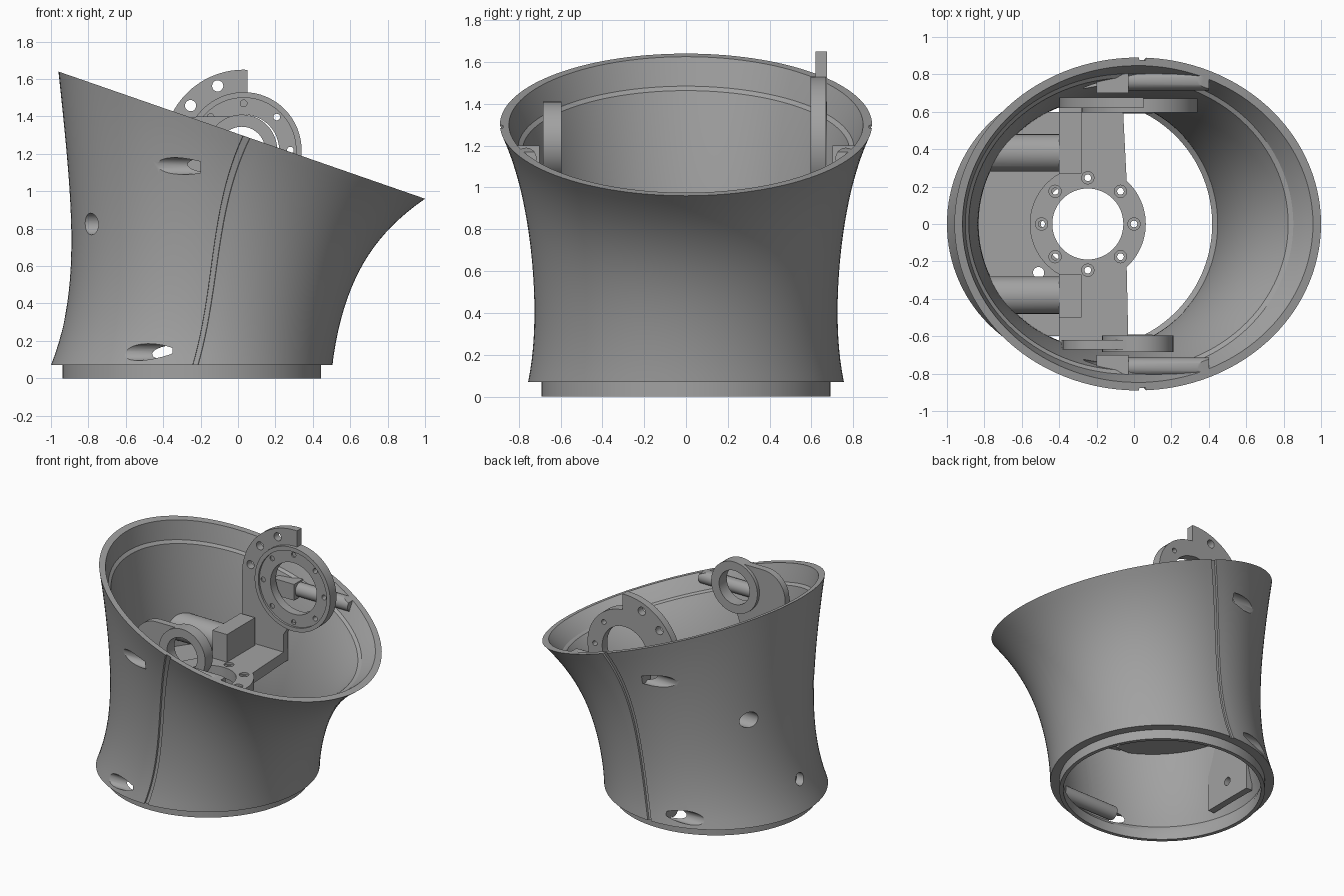
import bpy, bmesh, math
from mathutils import Vector, Matrix

if "Cube" in bpy.data.objects:
    bpy.data.objects.remove(bpy.data.objects["Cube"])

grey = bpy.data.materials.new("mid_grey")
grey.diffuse_color = (0.36, 0.36, 0.36, 1)
grey.use_nodes = True
grey.node_tree.nodes["Principled BSDF"].inputs["Base Color"].default_value = grey.diffuse_color


def finish(bm, name):
    bmesh.ops.recalc_face_normals(bm, faces=bm.faces)
    me = bpy.data.meshes.new(name)
    bm.to_mesh(me)
    bm.free()
    me.materials.append(grey)
    ob = bpy.data.objects.new(name, me)
    bpy.context.collection.objects.link(ob)
    return ob


def prism(name, pts, axis, a, b):
    """Extrude a 2D outline along y (outline in x,z) or z (outline in x,y)."""
    bm = bmesh.new()
    put = (lambda p, d: (p[0], d, p[1])) if axis == 'Y' else (lambda p, d: (p[0], p[1], d))
    face = bm.faces.new([bm.verts.new(put(p, a)) for p in pts])
    ext = bmesh.ops.extrude_face_region(bm, geom=[face])
    move = Vector(put((0, 0), b - a))
    bmesh.ops.translate(bm, verts=[v for v in ext['geom'] if isinstance(v, bmesh.types.BMVert)], vec=move)
    return finish(bm, name)


def cyl(name, axis, c, r, a, b, n=32):
    """Cylinder along an axis from a to b; c holds the two other coordinates."""
    bm = bmesh.new()
    rot = {'X': Matrix.Rotation(math.pi / 2, 4, 'Y'), 'Y': Matrix.Rotation(math.pi / 2, 4, 'X'),
           'Z': Matrix()}[axis]
    m = (a + b) / 2
    pos = {'X': (m, c[0], c[1]), 'Y': (c[0], m, c[1]), 'Z': (c[0], c[1], m)}[axis]
    bmesh.ops.create_cone(bm, cap_ends=True, segments=n, radius1=r, radius2=r, depth=abs(b - a),
                          matrix=Matrix.Translation(pos) @ rot)
    return finish(bm, name)


def box(name, x0, x1, y0, y1, z0, z1):
    return prism(name, [(x0, y0), (x1, y0), (x1, y1), (x0, y1)], 'Z', z0, z1)


def arc(cx, cz, r, d0, d1, n=24):
    return [(cx + r * math.cos(math.radians(d0 + (d1 - d0) * i / n)),
             cz + r * math.sin(math.radians(d0 + (d1 - d0) * i / n))) for i in range(n + 1)]


def combine(ob, tools, op='DIFFERENCE', keep=False):
    for t in tools:
        mod = ob.modifiers.new("cut", 'BOOLEAN')
        mod.operation, mod.object, mod.solver = op, t, 'EXACT'
    dg = bpy.context.evaluated_depsgraph_get()
    me = bpy.data.meshes.new_from_object(ob.evaluated_get(dg))
    ob.modifiers.clear()
    ob.data = me
    if not keep:
        for t in tools:
            bpy.data.objects.remove(t)
    return ob


# ---- flared shell: lofted rings that tilt from flat base to sloped rim ----
LEFT = (-1.0, -0.905, -0.893, -0.92, -0.96)
RIGHT = (0.505, 0.545, 0.62, 0.755, 1.0)
WIDE = (0.755, 0.725, 0.74, 0.79, 0.89)


def smooth(vals, t):
    out = 0
    for i, v in enumerate(vals):
        for j in range(5):
            if j != i:
                v *= (t * 4 - j) / (i - j)
        out += v
    return out


SEAM = 88.5
ANG = sorted([i * 3.0 for i in range(120) if i not in (29, 30, 90, 91)] +
             [s for d in (-1.1, -1.0, 1.0, 1.1) for s in (SEAM + d, 360 - SEAM + d)])


def ring(t, inset, groove=False):
    lx, rx, w = smooth(LEFT, t), smooth(RIGHT, t), smooth(WIDE, t)
    lz, rz = 0.07 + 1.57 * t, 0.07 + 0.89 * t
    pts = []
    for a in ANG:
        g = 0.014 if groove and abs(min(a, 360 - a) - SEAM) < 1.05 else 0
        c, s = math.cos(math.radians(a)), math.sin(math.radians(a))
        k = c * (1 - (inset + g) / ((rx - lx) / 2))
        pts.append(((lx + rx) / 2 + k * (rx - lx) / 2, s * (w - inset - g),
                    (lz + rz) / 2 + k * (rz - lz) / 2))
    return pts


def circle_ring(r, z):
    return [(-0.247 + r * math.cos(math.radians(a)), r * math.sin(math.radians(a)), z) for a in ANG]


def loft(name, rings, closed):
    bm = bmesh.new()
    rows = [[bm.verts.new(p) for p in r] for r in rings]
    n = len(ANG)
    for k in range(len(rows) if closed else len(rows) - 1):
        A, B = rows[k], rows[(k + 1) % len(rows)]
        for i in range(n):
            bm.faces.new((A[i], A[(i + 1) % n], B[(i + 1) % n], B[i]))
    if not closed:
        bm.faces.new(rows[0])
        bm.faces.new(rows[-1])
    return finish(bm, name)


N = 24
rings = [ring(i / N, 0, True) for i in range(N + 1)]
rings += [ring(t, 0.043) for t in (1, 0.97, 0.94, 0.91)]           # thin rim
rings += [ring(0.9 - 0.875 * i / N, 0.06) for i in range(N + 1)]   # ledge and inner wall
rings += [circle_ring(0.665, 0.07), circle_ring(0.665, 0), circle_ring(0.692, 0), circle_ring(0.692, 0.07)]
shell = loft("shell", rings, True)
core = loft("core_helper", [ring(i / N, 0.025) for i in range(N + 1)], False)

# screw holes running along x
drills = [cyl("drill", 'X', (0, 0.28), 0.045, -1.2, -0.7)]
for s in (-1, 1):
    drills += [cyl("drill", 'X', (s * 0.77, 1.135), 0.045, -0.7, -0.2),
               cyl("drill", 'X', (s * 0.69, 0.14), 0.045, -0.9, -0.35),
               cyl("drill", 'X', (s * 0.38, 0.825), 0.058, -1.2, -0.7)]
combine(shell, drills)

# ---- inner screw posts, trimmed to the shell ----
inner = []
for s, side in ((-1, "front"), (1, "back")):
    inner += [cyl(side + "_upper_post", 'X', (s * 0.765, 1.14), 0.05, -0.04, 0.4),
              box(side + "_upper_block", -0.2, -0.03, min(s * 0.7, s * 0.82), max(s * 0.7, s * 0.82), 1.08, 1.2),
              cyl(side + "_lower_post", 'X', (s * 0.64, 0.14), 0.05, -0.35, 0.1)]
    tube = cyl(side + "_tube", 'X', (s * 0.38, 0.825), 0.1, -0.95, -0.28)
    inner.append(combine(tube, [cyl("drill", 'X', (s * 0.38, 0.825), 0.058, -1.2, -0.5)]))
    y0, y1 = sorted((s * 0.27, s * (0.5 if s < 0 else 0.6)))
    inner.append(box(side + "_tube_mount", -0.4, -0.28, y0, y1, 0.7, 0.925))

# ---- bracket base plate, with round flange and rear tab ----
rear = box("rear_plate", -0.95, -0.35, -0.6, 0.6, 0.63, 0.69)
rear_tab = box("rear_tab", -0.87, -0.82, -0.2, 0.2, 0.14, 0.65)
inner += [combine(rear, [cyl("drill", 'Z', (-0.247, 0), 0.25, 0.5, 0.9),
                         cyl("drill", 'Z', (-0.51, -0.26), 0.03, 0.5, 0.9)]),
          combine(rear_tab, [cyl("drill", 'X', (0, 0.28), 0.03, -1, -0.7)])]
for ob in inner:
    combine(ob, [core], 'INTERSECT', keep=True)
bpy.data.objects.remove(core)

h = math.degrees(math.asin(0.23 / 0.31))
plate = prism("base_plate", [(-0.4, -0.64), (-0.03, -0.64)] + arc(-0.247, 0, 0.31, -h, h) +
              [(-0.06, 0.64), (-0.4, 0.64), (-0.4, 0.27)] + arc(-0.247, 0, 0.31, 120, 240)[::1] + [(-0.4, -0.27)],
              'Z', 0.64, 0.72)
holes = [cyl("drill", 'Z', (-0.247, 0), 0.19, 0.5, 0.9, 48)]
for i in range(8):
    a = i * math.pi / 4
    x, y = -0.247 + 0.247 * math.cos(a), 0.247 * math.sin(a)
    holes += [cyl("drill", 'Z', (x, y), 0.018, 0.5, 0.9, 16), cyl("drill", 'Z', (x, y), 0.033, 0.705, 0.9, 20)]
combine(plate, holes)

# ---- back arm: shield plate and bearing ring ----
CX, CZ = 0.03, 1.22
shield = prism("back_arm", [(-0.4, 0.64), (-0.06, 0.64), (-0.06, 0.85), (0.0, 0.95), (0.05, 0.97)] +
               arc(CX, CZ, 0.43, 87.3, 180), 'Y', 0.62, 0.675)
holes = [cyl("drill", 'Y', (CX, CZ), 0.19, 0.4, 0.9, 48)]
for d in (112, 140, 168):
    holes.append(cyl("drill", 'Y', (CX + 0.37 * math.cos(math.radians(d)), CZ + 0.37 * math.sin(math.radians(d))),
                     0.03, 0.4, 0.9, 20))
combine(shield, holes)
bearing = cyl("back_bearing_ring", 'Y', (CX, CZ), 0.31, 0.595, 0.67, 64)
holes = [cyl("drill", 'Y', (CX, CZ), 0.28, 0.5, 0.61, 64), cyl("drill", 'Y', (CX, CZ), 0.19, 0.4, 0.9, 48)]
for i in range(8):
    a = (i + 0.5) * math.pi / 4 + math.pi / 8
    holes.append(cyl("drill", 'Y', (CX + 0.25 * math.cos(a), CZ + 0.25 * math.sin(a)), 0.018, 0.4, 0.9, 16))
combine(bearing, holes)

# ---- front arm: upright plate and small bearing ring ----
front = prism("front_arm", [(-0.39, 0.64), (-0.03, 0.64), (-0.03, 0.9), (0.02, 1.03)] +
              arc(0.02, CZ, 0.18, -90, 90) + arc(-0.2, CZ, 0.18, 90, 180), 'Y', -0.67, -0.62)
combine(front, [cyl("drill", 'Y', (0.02, CZ), 0.125, -0.9, -0.4, 40)])
small = cyl("front_bearing_ring", 'Y', (0.02, CZ), 0.19, -0.685, -0.595, 48)
combine(small, [cyl("drill", 'Y', (0.02, CZ), 0.125, -0.9, -0.4, 40)])

# smooth the curved faces, keep edges sharp
for ob in list(bpy.data.objects):
    bpy.ops.object.select_all(action='DESELECT')
    ob.select_set(True)
    bpy.context.view_layer.objects.active = ob
    bpy.ops.object.shade_smooth_by_angle(angle=math.radians(30))
